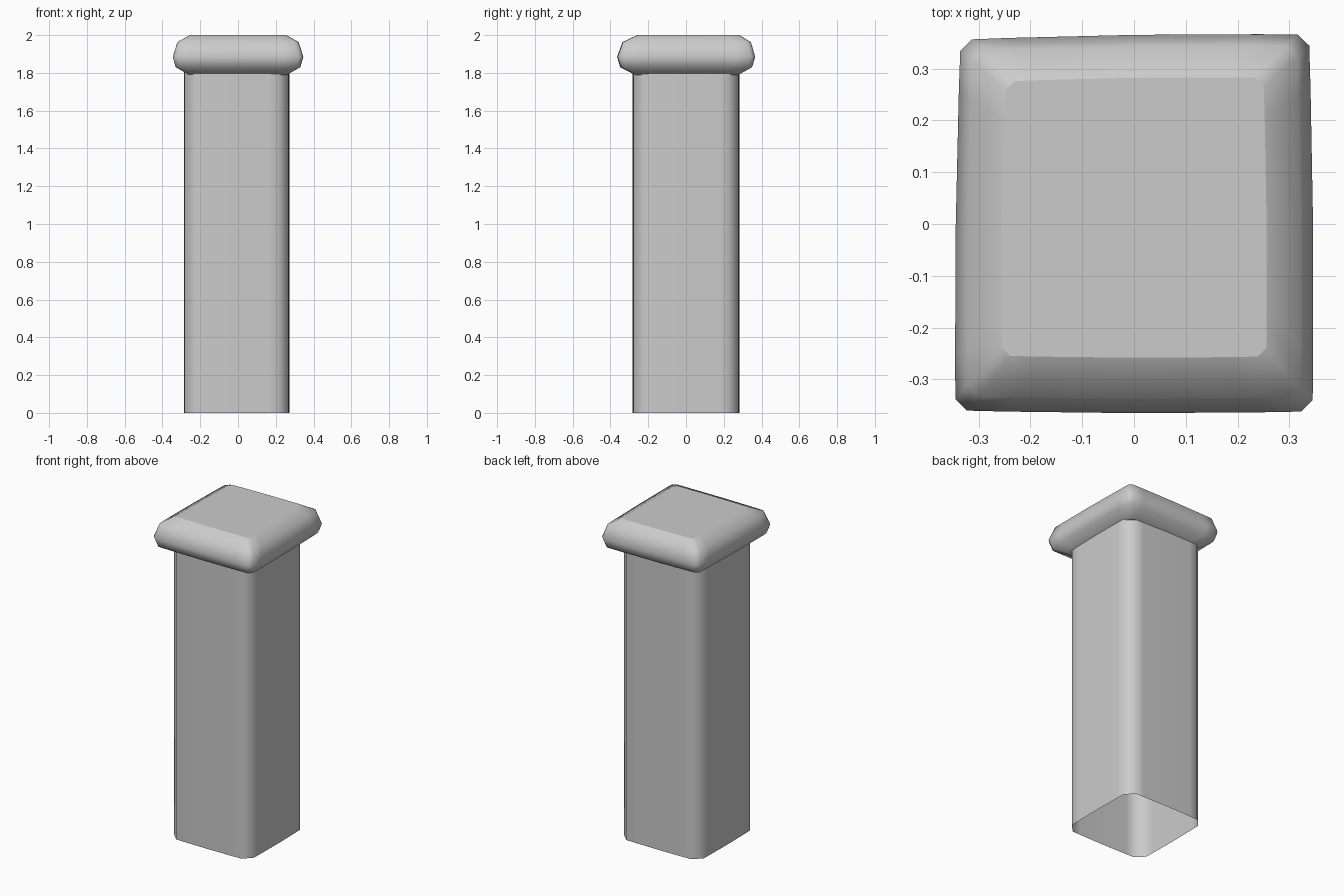
import bpy
import bmesh
from mathutils import Vector

default = bpy.data.objects.get("Cube")
if default:
    bpy.data.objects.remove(default, do_unlink=True)

# Stone colour
stone = bpy.data.materials.new("grey_stone")
stone.use_nodes = True
GREY = (0.6, 0.6, 0.6, 1.0)
stone.diffuse_color = GREY
stone.node_tree.nodes["Principled BSDF"].inputs["Base Color"].default_value = GREY


def outline(corners, chamfer, bulge, stops):
    """Square outline with clipped corners and slightly bulging sides."""
    pts = []
    for i, corner in enumerate(corners):
        a, b = Vector(corner), Vector(corners[(i + 1) % len(corners)])
        side = (b - a).normalized()
        out = Vector((side.y, -side.x))
        start, end = a + side * chamfer, b - side * chamfer
        for t in stops:
            pts.append(start.lerp(end, t) + out * bulge * 4 * t * (1 - t))
    return pts


def loft(name, points, levels, close_bottom, close_top):
    """Stack scaled copies of an outline; each level is (z, scale, y shift)."""
    bm = bmesh.new()
    rings = [[bm.verts.new((p.x * s, p.y * s + dy, z)) for p in points]
             for z, s, dy in levels]
    n = len(points)
    for low, high in zip(rings, rings[1:]):
        for i in range(n):
            j = (i + 1) % n
            bm.faces.new((low[i], low[j], high[j], high[i])).smooth = True
    caps = []
    if close_bottom:
        caps.append(bm.faces.new(rings[0][::-1]))
    if close_top:
        caps.append(bm.faces.new(rings[-1]))
    # Flat end faces keep a crisp rim
    for face in caps:
        face.smooth = False
        for edge in face.edges:
            edge.smooth = False
    mesh = bpy.data.meshes.new(name)
    bm.to_mesh(mesh)
    bm.free()
    mesh.materials.append(stone)
    obj = bpy.data.objects.new(name, mesh)
    bpy.context.collection.objects.link(obj)
    return obj


# Hollow shaft, open underneath
shaft_corners = [(-0.282, -0.278), (0.268, -0.278), (0.268, 0.278), (-0.282, 0.278)]
loft("shaft", outline(shaft_corners, 0.05, 0.004, (0, 0.12, 0.5, 0.88, 1)),
     [(0, 1, 0), (1.81, 1, 0)], False, False)

# Cushion-shaped cap with a flat top
cap_corners = [(-0.345, -0.36), (0.345, -0.362), (0.338, 0.366), (-0.335, 0.356)]
loft("cap", outline(cap_corners, 0.022, 0.004, (0, 0.12, 0.5, 0.88, 1)),
     [(1.79, 0.75, 0.004), (1.83, 0.955, 0), (1.885, 1, 0),
      (1.963, 0.93, 0.003), (2.0, 0.74, 0.012)], True, True)
